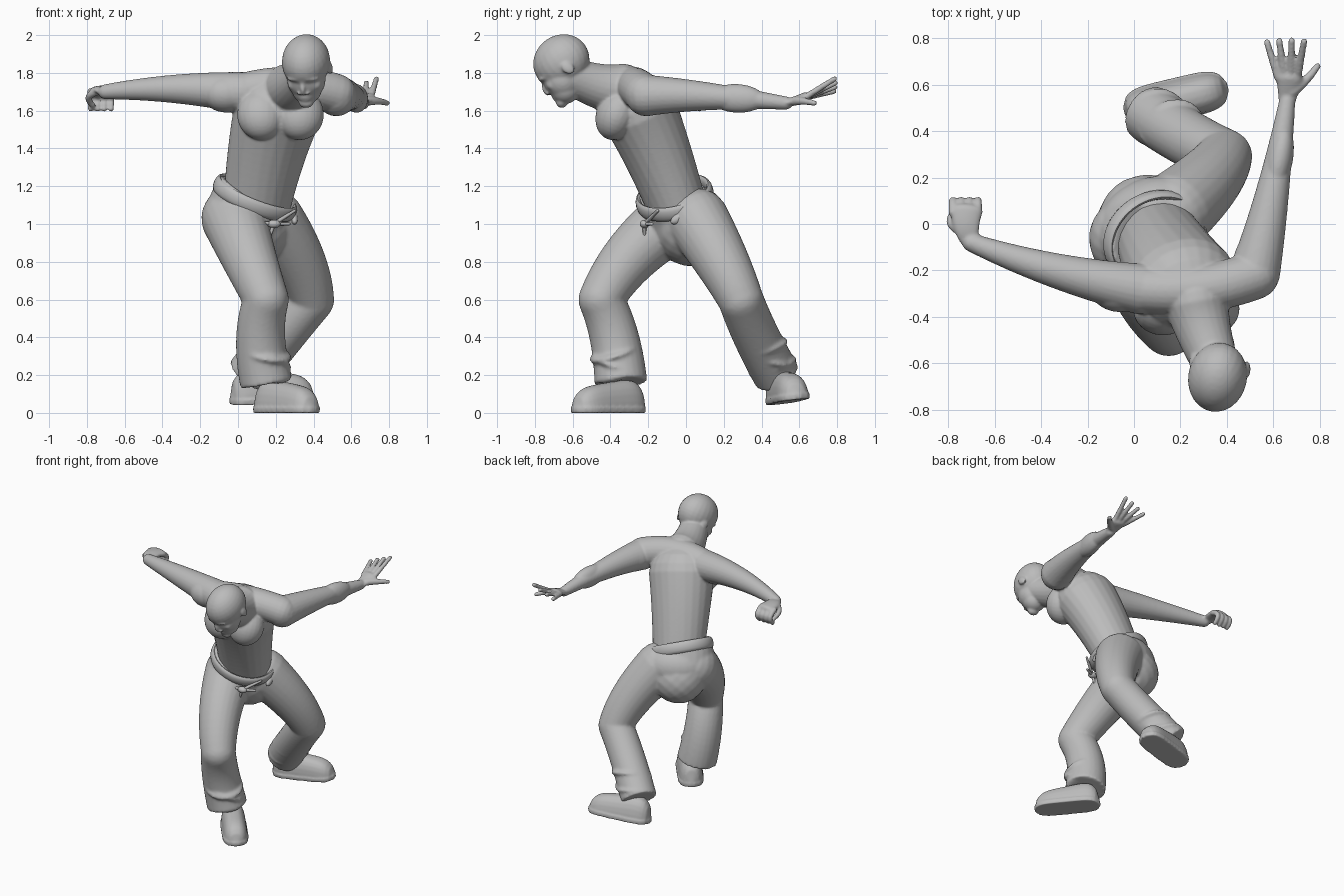
import bpy, bmesh
from math import cos, sin, pi, tau, radians, copysign
from mathutils import Vector, Matrix, Euler

default_cube = bpy.data.objects.get("Cube")
if default_cube:
    bpy.data.objects.remove(default_cube)

colour = (.5, .5, .5, 1)
grey = bpy.data.materials.new("plain grey")
grey.use_nodes = True
grey.diffuse_color = colour
grey.node_tree.nodes["Principled BSDF"].inputs["Base Color"].default_value = colour


def loft(bm, rings, closed=False):
    """Skin a list of vertex rings; cap the ends or join them."""
    rows = [[bm.verts.new(point) for point in ring] for ring in rings]
    count = len(rows[0])
    following = rows[1:] + (rows[:1] if closed else [])
    for low, high in zip(rows, following):
        for i in range(count):
            j = (i + 1) % count
            bm.faces.new((low[i], low[j], high[j], high[i]))
    if not closed:
        bm.faces.new(rows[0])
        bm.faces.new(rows[-1])


def curve(start, middle, end, steps=12):
    """Points on a smooth arc that passes through three given points."""
    a, b, c = Vector(start), Vector(middle), Vector(end)
    control = b * 2 - (a + c) / 2
    for i in range(steps + 1):
        t = i / steps
        yield a.lerp(control, t).lerp(control.lerp(c, t), t)


def limb(bm, start, middle, end, thick, thin, flat=1, side=(1, 0, 0), side_end=None, sides=24,
         round_start=True, round_end=True):
    """Tapered tube along an arc, with rounded or cut ends."""
    path = list(curve(start, middle, end))
    last = len(path) - 1
    first_side, last_side = Vector(side), Vector(side_end or side)
    rings = []
    for i, point in enumerate(path):
        t = i / last
        radius = thick + (thin - thick) * t
        along = (path[min(i + 1, last)] - path[max(i - 1, 0)]).normalized()
        across = first_side.lerp(last_side, t)
        across = (across - along * across.dot(along)).normalized()
        depth = along.cross(across) * flat
        bends = [pi / 2 * k / 5 for k in range(5)]
        if i == 0 and round_start:
            bends = [-bend for bend in reversed(bends)]
        elif i < last or not round_end:
            bends = [0]
        for bend in bends:
            middle_point = point + along * sin(bend) * radius * flat
            rings.append([middle_point + (across * cos(a) + depth * sin(a)) * radius * cos(bend)
                          for a in (tau * k / sides for k in range(sides))])
    loft(bm, rings)


def ball(bm, location, size, turn=(0, 0, 0), base=Matrix()):
    place = Matrix.LocRotScale(Vector(location), Euler(turn), Vector(size))
    bmesh.ops.create_uvsphere(bm, u_segments=24, v_segments=16, radius=1, matrix=base @ place)


def finish(bm, name, voxel=None):
    """Turn the parts into an object, fused into one skin if a voxel size is given."""
    bmesh.ops.recalc_face_normals(bm, faces=bm.faces)
    mesh = bpy.data.meshes.new(name)
    bm.to_mesh(mesh)
    bm.free()
    mesh.materials.append(grey)
    part = bpy.data.objects.new(name, mesh)
    bpy.context.collection.objects.link(part)
    bpy.ops.object.select_all(action='DESELECT')
    part.select_set(True)
    bpy.context.view_layer.objects.active = part
    if voxel:
        fuse = part.modifiers.new("fuse", 'REMESH')
        fuse.mode = 'VOXEL'
        fuse.voxel_size = voxel
        soften = part.modifiers.new("soften", 'SMOOTH')
        soften.iterations = 6
        for modifier in ("fuse", "soften"):
            bpy.ops.object.modifier_apply(modifier=modifier)
    bpy.ops.object.shade_smooth_by_angle(angle=radians(50))


mirrored = (-1, 1)
vertical = (0, 0, 1)
chest_side = Vector((1, .1, -.1)).normalized()

# Tilted frame of the hips
waist = Vector((.09, -.06, 1.14))
hip_side = Vector((.9, .3, -.3)).normalized()
hip_back = Vector((-.3, .8, .35))
hip_back = (hip_back - hip_side * hip_back.dot(hip_side)).normalized()
hip_up = hip_side.cross(hip_back)

# Torso, shoulders, neck and chest
body = bmesh.new()
limb(body, (.1, -.05, 1.1), (.15, -.15, 1.37), (.21, -.25, 1.6), .18, .235, .87, hip_side, chest_side)
limb(body, (.03, -.28, 1.7), (.28, -.28, 1.73), (.52, -.22, 1.69), .1, .105, side=vertical)
limb(body, (.27, -.34, 1.71), (.3, -.46, 1.73), (.35, -.6, 1.78), .14, .1)
for s in mirrored:
    ball(body, (.225 + s * .1, -.365, 1.58), (.13, .11, .14), (-.4, 0, 0))

# Head, bowed and turned a little to its right
head = Matrix.LocRotScale(Vector((.36, -.66, 1.86)), Euler((.6, 0, -.2)), None)
ball(body, (0, 0, 0), (.127, .155, .14), base=head)
ball(body, (0, -.05, -.08), (.103, .1, .11), base=head)
ball(body, (0, -.065, -.13), (.08, .08, .08), base=head)
ball(body, (0, -.12, -.18), (.04, .03, .03), base=head)
ball(body, (0, -.15, -.07), (.015, .02, .04), (-.3, 0, 0), head)
for s in mirrored:
    ball(body, (s * .04, -.12, -.02), (.05, .03, .015), (0, s * .2, s * .3), head)
    ball(body, (s * .02, -.15, -.1), (.015, .015, .01), base=head)
    ball(body, (s * .06, -.1, -.08), (.03, .03, .03), base=head)
    ball(body, (s * .117, .03, -.06), (.015, .03, .04), (.2, 0, s * .3), head)
    ball(body, (0, -.13, -.14 + s * .008), (.035, .02, .01), base=head)

# Arms, with the fuller left forearm and both shoulder caps
limb(body, (.03, -.28, 1.695), (-.34, -.2, 1.715), (-.7, -.08, 1.7), .11, .04, side=vertical)
limb(body, (.52, -.21, 1.68), (.595, .13, 1.675), (.66, .53, 1.64), .11, .035)
ball(body, (.625, .27, 1.665), (.058, .15, .076), (-.05, 0, -.2))
ball(body, (-.06, -.275, 1.69), (.13, .105, .1))
ball(body, (.53, -.15, 1.68), (.1, .13, .1), (0, 0, -.3))

# Right hand, bent back with the fingers curled down
limb(body, (-.7, -.08, 1.7), (-.72, -.02, 1.71), (-.72, .06, 1.7), .04, .07, .4)
for i in range(4):
    knuckle = Vector((-.78 + i * .036, .05, 1.7))
    limb(body, knuckle, knuckle + Vector((0, .05, -.04)), knuckle + Vector((0, .02, -.09)), .02, .016, sides=10)
limb(body, (-.75, -.03, 1.7), (-.79, .01, 1.67), (-.77, .05, 1.63), .022, .016, sides=10)

# Left hand, open with the fingers fanned out
limb(body, (.66, .53, 1.64), (.665, .58, 1.655), (.67, .63, 1.67), .038, .06, .45)
for i in range(4):
    knuckle = Vector((.62 + i * .028, .63, 1.67))
    spread = i * .16 - .3
    reach = Vector((sin(spread), cos(spread), .2 + i * .14)) * .16
    limb(body, knuckle, knuckle + reach / 2, knuckle + reach, .018, .015, sides=10)
limb(body, (.68, .57, 1.65), (.74, .62, 1.65), (.79, .68, 1.64), .026, .015, sides=10)
finish(body, "bare_upper_body", .0075)

# Trousers: cut-off waist, seat, then thigh and shin of each leg
trousers = bmesh.new()
limb(trousers, waist, waist - hip_up * .1, (.07, .02, .97), .22, .22, .87, hip_side, round_start=False)
ball(trousers, (.06, .05, 1.05), (.22, .145, .15), (0, 0, .4))
right_knee, right_ankle = Vector((.15, -.45, .6)), Vector((.15, -.345, .16))
left_knee, left_ankle = Vector((.39, .29, .6)), Vector((.06, .48, .2))
limb(trousers, (-.02, -.06, 1.03), (.055, -.29, .83), right_knee, .175, .12)
limb(trousers, right_knee, (.12, -.38, .4), right_ankle, .12, .14, round_end=False)
limb(trousers, (.18, .06, 1.02), (.32, .19, .8), left_knee, .17, .12)
limb(trousers, left_knee, (.23, .37, .41), left_ankle, .12, .125, round_end=False)

# Bunched cloth above each cuff
for knee, ankle in ((right_knee, right_ankle), (left_knee, left_ankle)):
    for i in range(1, 4):
        ball(trousers, ankle.lerp(knee, i * .12), (.135, .135, .035), (.3 * mirrored[i % 2], .2, 0))
finish(trousers, "trousers", .01)

# Waistband: a slim tilted oval roll on the rim
waistband = bmesh.new()
rings = []
for i in range(48):
    around = tau * i / 48
    ring = []
    for k in range(12):
        out, lift = .018 * cos(tau * k / 12), .04 * sin(tau * k / 12)
        ring.append(waist + hip_side * cos(around) * (.218 + out)
                    + hip_back * sin(around) * (.19 + out) + hip_up * lift)
    rings.append(ring)
loft(waistband, rings, closed=True)
finish(waistband, "waistband")

# Tied cord at the front and small pouch at the hip
cord = bmesh.new()
knot = Vector((.19, -.22, 1))
ball(cord, knot, (.035, .025, .022))
for tip in ((.1, -.24, 1.01), (.3, -.15, 1.07), (.27, -.18, 1), (.17, -.22, .94)):
    limb(cord, knot, knot.lerp(Vector(tip), .5), tip, .012, .008, sides=8)
finish(cord, "waist_cord")
pouch = bmesh.new()
ball(pouch, (.29, -.02, 1.04), (.025, .07, .03), (.5, 0, .2))
finish(pouch, "hip_pouch")


def shoe(name, location, turn):
    """Chunky shoe with the toe towards local -y: a domed upper on a flat sole."""
    place = Matrix.LocRotScale(Vector(location), Euler(turn), None)
    bm = bmesh.new()
    steps = 20
    for is_sole in (False, True):
        rings = []
        for i in range(steps + 1):
            t = i / steps
            taper = (1.02 - abs(2 * t - 1) ** 5) ** .5
            width = .085 * taper + (.006 if is_sole else 0)
            height = .03 if is_sole else (.19 - .06 * t) * taper
            ring = []
            for k in range(24):
                c, s = cos(tau * k / 24), sin(tau * k / 24)
                rise = (s >= 0) if is_sole else max(s, 0) ** .8
                x = copysign(abs(c) ** .8, c) * width
                ring.append(place @ Vector((x, .1 - .46 * t, rise * height)))
            rings.append(ring)
        loft(bm, rings)
    finish(bm, name, .007)


shoe("right_shoe", (.175, -.31, 0), (0, 0, .68))
shoe("left_shoe", (.055, .51, .05), (-.06, -.1, 1.81))
